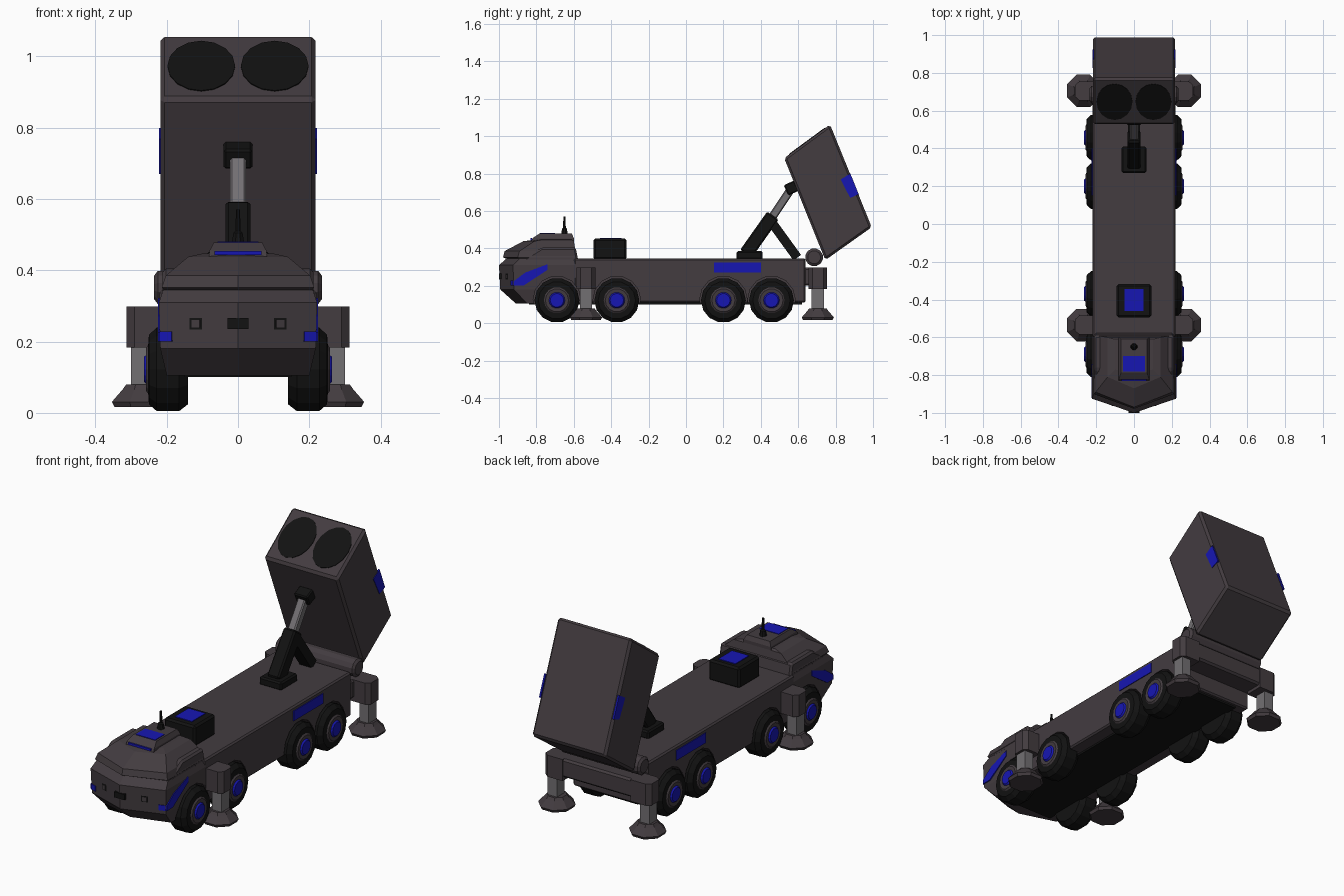
import bpy, bmesh, math
from mathutils import Vector, Matrix

cube = bpy.data.objects.get("Cube")
if cube:
    bpy.data.objects.remove(cube, do_unlink=True)


def material(name, rgb):
    m = bpy.data.materials.new(name)
    m.use_nodes = True
    m.diffuse_color = (*rgb, 1)
    m.node_tree.nodes["Principled BSDF"].inputs["Base Color"].default_value = (*rgb, 1)
    return m


BODY = material("dark warm grey", (0.056, 0.045, 0.051))
BLACK = material("black", (0.006, 0.006, 0.006))
BLUE = material("blue", (0.008, 0.008, 0.45))
STEEL = material("light steel", (0.17, 0.16, 0.17))


def finish(name, bm, mats, bevel=0):
    bmesh.ops.recalc_face_normals(bm, faces=bm.faces)
    if bevel:
        bmesh.ops.bevel(bm, geom=bm.edges[:], offset=bevel, segments=1, affect='EDGES')
    me = bpy.data.meshes.new(name)
    bm.to_mesh(me)
    bm.free()
    for m in mats:
        me.materials.append(m)
    ob = bpy.data.objects.new(name, me)
    bpy.context.collection.objects.link(ob)
    return ob


def loft(name, rings, mats, bands=None, bevel=0):
    """Bridge matching rings of points; bands gives a material index per span."""
    bm = bmesh.new()
    rows = [[bm.verts.new(p) for p in r] for r in rings]
    n = len(rows[0])
    for k in range(len(rows) - 1):
        a, b = rows[k], rows[k + 1]
        for i in range(n):
            j = (i + 1) % n
            f = bm.faces.new((a[i], a[j], b[j], b[i]))
            f.material_index = bands[k] if bands else 0
    bm.faces.new(rows[0])
    cap = bm.faces.new(rows[-1])
    cap.material_index = bands[-1] if bands else 0
    return finish(name, bm, mats, bevel)


def box(name, lo, hi, mat, bevel=0):
    x0, y0, z0 = lo
    x1, y1, z1 = hi
    rings = [[(x0, y0, z), (x1, y0, z), (x1, y1, z), (x0, y1, z)] for z in (z0, z1)]
    return loft(name, rings, [mat], bevel=bevel)


def prism(name, profile, x0, x1, mat, bevel=0):
    """Side profile of (y, z) points, extruded across x."""
    return loft(name, [[(x, y, z) for y, z in profile] for x in (x0, x1)], [mat], bevel=bevel)


def lathe(name, profile, sides, centre, axis, mats, bands=None, turn=0.5):
    """Turn (distance along axis, radius) pairs about an axis through centre."""
    rot = Vector((0, 0, 1)).rotation_difference(Vector(axis)).to_matrix()
    rings = []
    for d, r in profile:
        angles = [2 * math.pi * (i + turn) / sides for i in range(sides)]
        rings.append([Vector(centre) + rot @ Vector((r * math.cos(a), r * math.sin(a), d))
                      for a in angles])
    return loft(name, rings, mats, bands)


def beam(name, a, b, width, depth, mat, bevel=0):
    """Rectangular bar in the x = 0 plane between two (y, z) points."""
    a, b = Vector(a), Vector(b)
    d = (b - a).normalized()
    side = Vector((-d.y, d.x)) * depth / 2
    return prism(name, [a + side, b + side, b - side, a - side], -width / 2, width / 2, mat, bevel)


WHEELS = (-0.69, -0.37, 0.2, 0.457)


def cut_wheel_wells(ob):
    cutters = []
    for y in WHEELS:
        for s in (-1, 1):
            c = lathe("well_cutter", [(0.155, 0.127), (0.32, 0.127)], 14, (0, y, 0.125), (s, 0, 0), [BODY])
            c.hide_render = True
            mod = ob.modifiers.new("well", 'BOOLEAN')
            mod.operation = 'DIFFERENCE'
            mod.solver = 'EXACT'
            mod.object = c
            cutters.append(c)
    bpy.context.view_layer.update()
    baked = bpy.data.meshes.new_from_object(ob.evaluated_get(bpy.context.evaluated_depsgraph_get()))
    ob.modifiers.clear()
    ob.data = baked
    for c in cutters:
        bpy.data.objects.remove(c, do_unlink=True)


def cab_ring(z, w, side, nose, back=-0.59):
    return [(w, back, z), (w, side, z), (0, nose, z), (-w, side, z), (-w, back, z)]


# Chassis and cab
chassis = box("chassis", (-0.22, -0.6, 0.11), (0.22, 0.64, 0.345), BODY, 0.008)
cut_wheel_wells(chassis)
box("underside", (-0.15, -0.84, 0.1), (0.15, 0.62, 0.2), BLACK)
cab = loft("cab_lower", [cab_ring(0.105, 0.2, -0.85, -0.91), cab_ring(0.18, 0.218, -0.92, -0.993),
                         cab_ring(0.31, 0.222, -0.925, -1.0), cab_ring(0.345, 0.21, -0.89, -0.96)], [BODY])
cut_wheel_wells(cab)
loft("cab_upper", [cab_ring(0.335, 0.2, -0.87, -0.94), cab_ring(0.352, 0.214, -0.9, -0.978),
                   cab_ring(0.385, 0.203, -0.89, -0.97), cab_ring(0.438, 0.14, -0.81, -0.87, -0.6),
                   cab_ring(0.447, 0.1, -0.77, -0.8, -0.61)], [BODY])
prism("cab_shoulder", [(-0.89, 0.33), (-0.77, 0.405), (-0.59, 0.405), (-0.575, 0.33)], -0.212, 0.212, BODY, 0.01)

# Roof hatch and aerial
loft("roof_hatch", [[(-w, f, z), (w, f, z), (w, b, z), (-w, b, z)] for w, f, b, z in
                    ((0.082, -0.83, -0.6, 0.435), (0.08, -0.82, -0.6, 0.455), (0.068, -0.785, -0.61, 0.478))], [BODY])
box("hatch_panel", (-0.057, -0.78, 0.474), (0.057, -0.7, 0.481), BLUE)
box("hatch_window", (-0.066, -0.832, 0.443), (0.066, -0.824, 0.454), BLUE)
lathe("aerial", [(0, 0.02), (0.035, 0.014), (0.04, 0.008), (0.1, 0.006)], 8, (0, -0.65, 0.47), (0, 0, 1), [BLACK])

# Front lamps, grille and corner markings
for s in (-1, 1):
    for name, w, h, mat, gap in (("headlight_frame", 0.018, 0.016, BLACK, 0.002), ("headlight", 0.012, 0.011, BODY, 0.005)):
        lamp = box(name, (-w, -gap, -h), (w, 0.01, h), mat)
        lamp.matrix_world = Matrix.Translation((s * 0.118, -0.956, 0.25)) @ Matrix.Rotation(s * 0.33, 4, 'Z')
    prism("cab_stripe", [(-0.92, 0.2), (-0.87, 0.2), (-0.74, 0.285), (-0.74, 0.315), (-0.86, 0.27), (-0.92, 0.225)],
          s * 0.216, s * 0.225, BLUE)
    mark = box("corner_marking", (-0.018, -0.004, -0.014), (0.018, 0.004, 0.014), BLUE)
    mark.matrix_world = Matrix.Translation((s * 0.202, -0.928, 0.215)) @ Matrix.Rotation(s * 0.33, 4, 'Z')
    box("chassis_panel", (s * 0.216, 0.15, 0.27), (s * 0.224, 0.4, 0.323), BLUE)
box("grille", (-0.03, -1.0, 0.236), (0.03, -0.98, 0.266), BLACK)

# Equipment box on the deck
box("equipment_box", (-0.092, -0.495, 0.34), (0.092, -0.318, 0.452), BLACK, 0.01)
box("equipment_panel", (-0.05, -0.46, 0.447), (0.05, -0.345, 0.456), BLUE)

# Wheels: tyre, rim and hub
for y in WHEELS:
    for s in (-1, 1):
        lathe("wheel", [(0.14, 0.1), (0.165, 0.12), (0.228, 0.12), (0.25, 0.1), (0.252, 0.07),
                        (0.258, 0.062), (0.256, 0.043), (0.264, 0.036)], 14, (0, y, 0.122), (s, 0, 0),
              [BLACK, BODY, BLUE], [0, 0, 0, 0, 1, 1, 2, 2])

# Stabilisers
for y in (-0.535, 0.705):
    for s in (-1, 1):
        loft("stabiliser_housing", [[(s * 0.2, y - 0.05, z), (s * 0.29, y - 0.05, z), (s * 0.313, y - 0.03, z),
                                     (s * 0.313, y + 0.03, z), (s * 0.29, y + 0.05, z), (s * 0.2, y + 0.05, z)]
                                    for z in (0.183, 0.298)], [BODY])
        box("stabiliser_leg", (s * 0.245, y - 0.033, 0.07), (s * 0.3, y + 0.033, 0.19), STEEL)
        lathe("stabiliser_foot", [(0, 0.085), (0.015, 0.093), (0.05, 0.06), (0.063, 0.05)], 8,
              (s * 0.268, y, 0.016), (0, 0, 1), [BODY])
box("rear_crossbeam", (-0.225, 0.63, 0.2), (0.225, 0.75, 0.298), BODY, 0.01)

# Lifting ram
box("ram_base", (-0.066, 0.27, 0.34), (0.066, 0.41, 0.385), BLACK, 0.008)
beam("ram_cylinder", (0.32, 0.37), (0.465, 0.575), 0.07, 0.075, BLACK, 0.008)
beam("ram_brace", (0.45, 0.55), (0.595, 0.35), 0.066, 0.05, BLACK)
beam("ram_piston", (0.45, 0.55), (0.57, 0.73), 0.045, 0.045, STEEL, 0.006)
beam("ram_head", (0.535, 0.71), (0.59, 0.735), 0.08, 0.06, BLACK, 0.006)

# Hinge
lathe("hinge", [(-0.235, 0.035), (-0.225, 0.048), (0.225, 0.048), (0.235, 0.035)], 12,
      (0, 0.685, 0.352), (1, 0, 0), [BODY])

# Launcher container
low_front, low_back = Vector((0.745, 0.337)), Vector((0.993, 0.513))
top_front, top_back = Vector((0.525, 0.882)), Vector((0.77, 1.062))
prism("launcher", [low_front, low_back, top_back, top_front], -0.218, 0.218, BODY, 0.012)

# Tube mouths on the sloping end
across = (top_back - top_front).normalized()
normal = Vector((-across.y, across.x))
middle = (top_front + top_back) / 2
for s in (-1, 1):
    rings = []
    for lift in (-0.005, 0.003):
        ring = []
        for i in range(16):
            a = 2 * math.pi * i / 16
            p = middle + across * (0.118 * math.sin(a)) + normal * lift
            ring.append((s * 0.103 + 0.095 * math.cos(a), p.x, p.y))
        rings.append(ring)
    loft("tube_mouth", rings, [BLACK])

# Launcher edge markings
up = (top_back - low_back).normalized()
out = Vector((up.y, -up.x))
at = low_back.lerp(top_back, 0.42)
for s in (-1, 1):
    marking = [at - up * 0.06, at + up * 0.06, at + up * 0.05 - out * 0.06, at - up * 0.06 - out * 0.05]
    prism("launcher_marking", [p + out * 0.002 for p in marking], s * 0.212, s * 0.221, BLUE)
